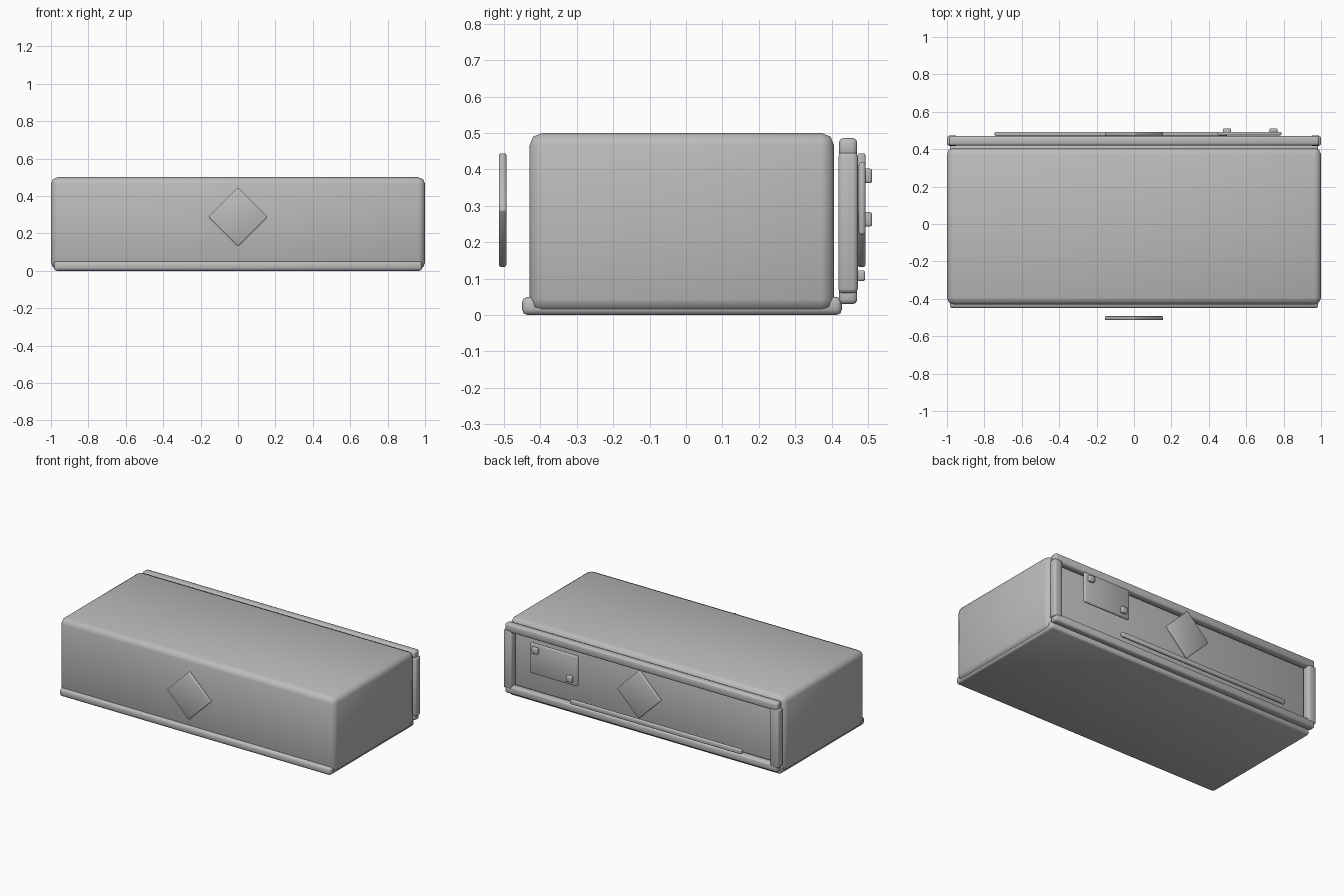
import bpy, math
from mathutils import Matrix

if "Cube" in bpy.data.objects:
    bpy.data.objects.remove(bpy.data.objects["Cube"])

grey = bpy.data.materials.new("plain grey")
grey.diffuse_color = (0.5, 0.5, 0.5, 1)
grey.use_nodes = True
grey.node_tree.nodes["Principled BSDF"].inputs["Base Color"].default_value = grey.diffuse_color


def block(name, lo, hi, bevel, segments=2, turn=0.0):
    """Rounded box between two corners, optionally turned about its own y axis."""
    bpy.ops.mesh.primitive_cube_add(size=1)
    ob = bpy.context.object
    ob.name = name
    ob.data.transform(Matrix.Diagonal([b - a for a, b in zip(lo, hi)] + [1]))
    ob.location = [(a + b) / 2 for a, b in zip(lo, hi)]
    ob.rotation_euler.y = turn
    mod = ob.modifiers.new("rounded_edges", "BEVEL")
    mod.width = bevel
    mod.segments = segments
    mod.limit_method = 'NONE'
    ob.data.materials.append(grey)
    bpy.ops.object.shade_smooth()
    return ob


# main body and base slab
block("body", (-1.0, -0.43, 0.008), (1.0, 0.407, 0.50), 0.035)
block("base_slab", (-0.985, -0.45, 0.0), (0.985, 0.428, 0.05), 0.015)

# frame standing just behind the body
block("frame_top_rail", (-0.99, 0.42, 0.432), (0.99, 0.47, 0.486), 0.012)
block("frame_bottom_rail", (-0.99, 0.42, 0.03), (0.99, 0.47, 0.08), 0.012)
for side, name in ((-1, "left"), (1, "right")):
    x = sorted((side * 0.94, side * 1.0))
    block("frame_post_" + name, (x[0], 0.418, 0.06), (x[1], 0.472, 0.446), 0.012)

# diamond plates, front and back
h = 0.112
for name, y0, y1 in (("front_diamond", -0.514, -0.493), ("back_diamond", 0.471, 0.493)):
    block(name, (-h, y0, 0.288 - h), (h, y1, 0.288 + h), 0.006, 2, math.radians(45))

# label plate with two studs, and a long strip below
block("label_plate", (0.446, 0.474, 0.22), (0.789, 0.493, 0.42), 0.008)
for i, (x, z) in enumerate(((0.746, 0.382), (0.497, 0.263))):
    block(f"plate_stud_{i + 1}", (x - 0.021, 0.486, z - 0.02), (x + 0.021, 0.511, z + 0.02), 0.006)
block("back_strip", (-0.745, 0.471, 0.093), (0.50, 0.492, 0.123), 0.006)
